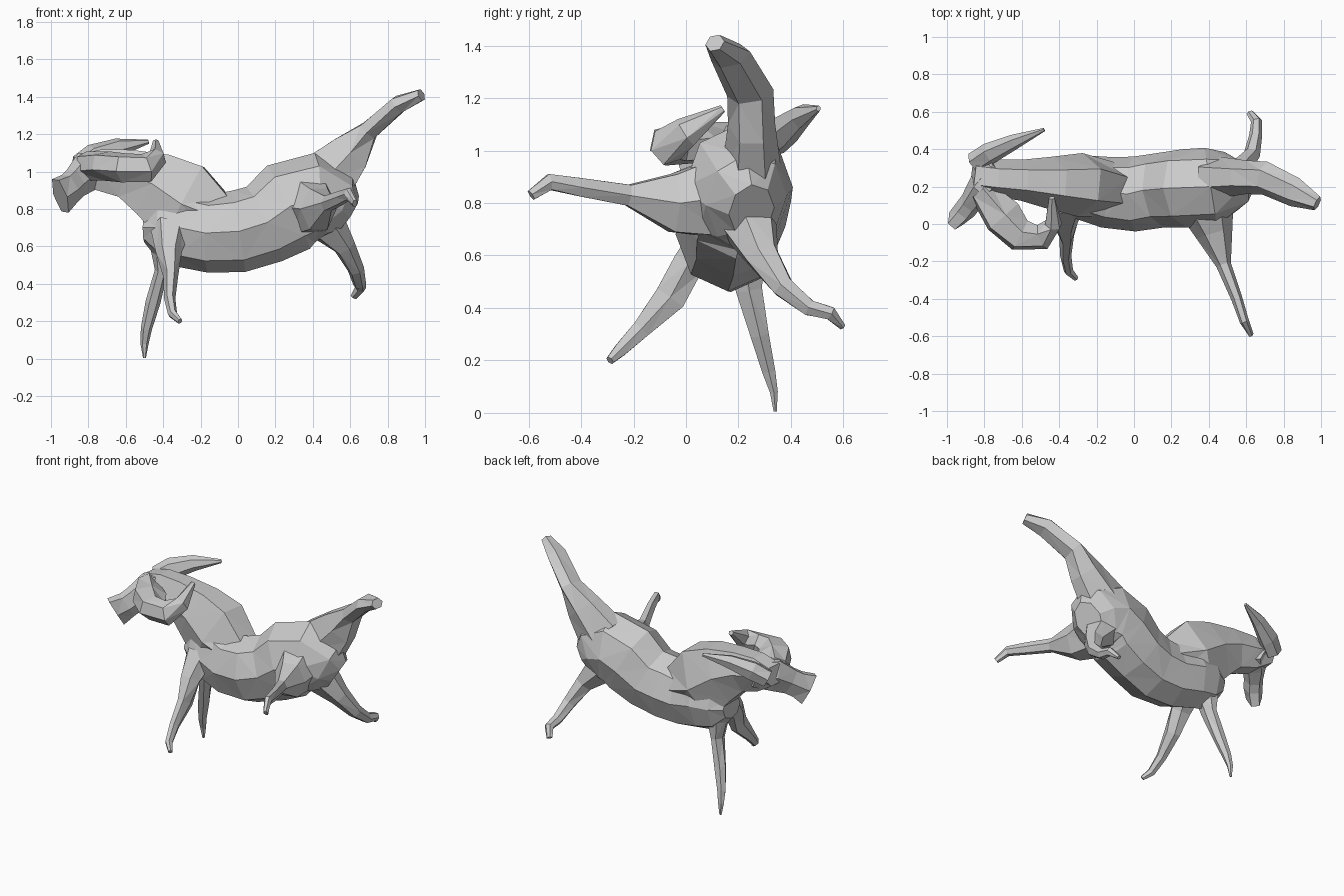
import bpy, bmesh, math
from mathutils import Vector


def loft(name, wide, rings, sides=6):
    """Faceted tube through rings of (x, y, z, half width along 'wide', half height)."""
    bm = bmesh.new()
    pts = [Vector(r[:3]) for r in rings]
    top = max(math.sin(2 * math.pi * k / sides) for k in range(sides))
    loops = []
    for i, r in enumerate(rings):
        t = (pts[min(i + 1, len(pts) - 1)] - pts[max(i - 1, 0)]).normalized()
        w = Vector(wide)
        w = (w - t * w.dot(t)).normalized()
        h = t.cross(w)
        loop = []
        for k in range(sides):
            a = 2 * math.pi * k / sides
            loop.append(bm.verts.new(pts[i] + w * (r[3] * math.cos(a)) + h * (r[4] * math.sin(a) / top)))
        loops.append(loop)
    for a, b in zip(loops, loops[1:]):
        for k in range(sides):
            j = (k + 1) % sides
            bm.faces.new((a[k], a[j], b[j], b[k]))
    bm.faces.new(loops[0])
    bm.faces.new(loops[-1])
    bmesh.ops.recalc_face_normals(bm, faces=bm.faces)
    bmesh.ops.triangulate(bm, faces=bm.faces)
    mesh = bpy.data.meshes.new(name)
    bm.to_mesh(mesh)
    bm.free()
    ob = bpy.data.objects.new(name, mesh)
    bpy.context.collection.objects.link(ob)
    return ob


X, Y = (1, 0, 0), (0, 1, 0)

# Barrel, chest and rump
loft("torso", Y, [
    (-.50, .22, .70, .08, .08), (-.42, .21, .70, .14, .18), (-.30, .20, .70, .17, .21),
    (-.15, .17, .67, .19, .21), (0, .16, .68, .20, .22), (.14, .18, .72, .20, .22),
    (.27, .19, .81, .21, .25), (.41, .20, .86, .21, .24), (.52, .23, .81, .16, .20),
    (.58, .25, .77, .09, .12)], 8)

# Neck rising from the chest and reaching forward to the crown
loft("neck", Y, [
    (-.08, .18, .74, .14, .12), (-.29, .21, .82, .17, .23), (-.45, .22, .93, .14, .18),
    (-.60, .235, .99, .11, .13), (-.74, .245, 1.01, .10, .11), (-.86, .26, 1.03, .10, .06)])

# Head turned to the front side, flaring at the muzzle
loft("head", (.85, -.5, 0), [
    (-.72, .30, 1.02, .08, .08), (-.81, .20, 1.00, .08, .10), (-.87, .12, .94, .06, .08),
    (-.90, .08, .91, .06, .08), (-.95, .03, .87, .05, .10)])

# Horns: one curls round the near side, one sweeps back
loft("curled_horn", (0, .3, 1), [
    (-.82, .18, 1.03, .08, .06), (-.70, .04, 1.03, .08, .10), (-.61, -.06, 1.02, .08, .08),
    (-.49, -.07, 1.02, .08, .06), (-.43, 0, 1.07, .06, .04), (-.44, .14, 1.16, .015, .015)])
loft("swept_horn", (0, .3, 1), [
    (-.85, .33, 1.03, .06, .05), (-.77, .38, 1.08, .07, .05), (-.64, .44, 1.13, .05, .035),
    (-.48, .505, 1.16, .012, .008)])

# Raised tail
loft("tail", Y, [
    (.46, .25, .95, .11, .16), (.60, .25, 1.10, .09, .11), (.70, .245, 1.22, .09, .05),
    (.86, .17, 1.36, .08, .045), (.98, .11, 1.41, .04, .03)])

# Legs, each from its shoulder or hip to the hoof tip
loft("near_front_leg", X, [
    (-.36, .12, .70, .11, .08), (-.37, .01, .57, .07, .06), (-.36, -.06, .44, .04, .06),
    (-.365, -.17, .32, .03, .035), (-.35, -.25, .24, .025, .025), (-.31, -.29, .20, .015, .015)])
loft("far_front_leg", X, [
    (-.40, .22, .64, .08, .08), (-.41, .24, .47, .035, .05), (-.455, .28, .30, .04, .035),
    (-.49, .315, .16, .03, .025), (-.50, .335, .08, .022, .015), (-.50, .34, .005, .008, .006)])
loft("near_hind_leg", X, [
    (.38, .12, .82, .16, .15), (.43, -.05, .80, .10, .11), (.48, -.22, .83, .04, .04),
    (.55, -.40, .86, .03, .035), (.59, -.52, .88, .025, .03), (.625, -.59, .83, .015, .02)])
loft("far_hind_leg", X, [
    (.47, .24, .72, .11, .10), (.57, .29, .60, .06, .06), (.63, .37, .48, .045, .04),
    (.65, .47, .40, .035, .03), (.655, .55, .38, .03, .025), (.62, .595, .33, .02, .012)])
